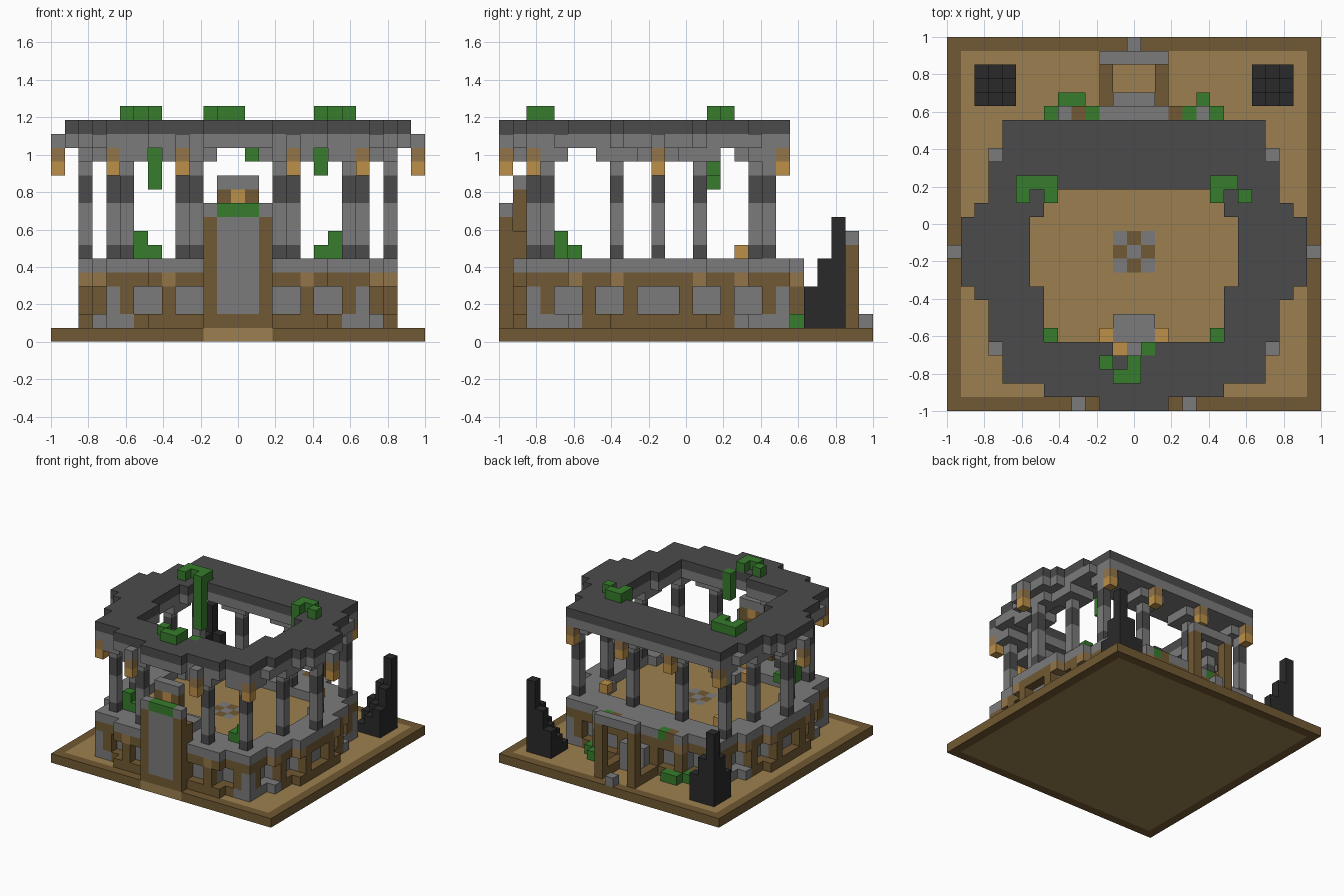
import bpy, bmesh
from mathutils import Vector

cube = bpy.data.objects.get("Cube")
if cube:
    bpy.data.objects.remove(cube, do_unlink=True)

U = 2 / 27      # edge of one block
CY = -2         # centre row of the round temple


def material(name, hexcode):
    rgb = [int(hexcode[i:i + 2], 16) / 255 for i in (0, 2, 4)]
    col = [c / 12.92 if c < 0.04 else ((c + 0.055) / 1.055) ** 2.4 for c in rgb] + [1]
    m = bpy.data.materials.new(name)
    m.use_nodes = True
    m.diffuse_color = col
    m.node_tree.nodes["Principled BSDF"].inputs["Base Color"].default_value = col
    return m


BROWN = material("brown_wood", "715933")
TAN = material("tan_sand", "9C8050")
GREY = material("grey_stone", "7B7B7B")
DARK = material("dark_stone", "4B4B4B")
BLACK = material("charcoal_rock", "2A2A2A")
GREEN = material("leaf_green", "377C2D")
AMBER = material("amber_glow", "BC9048")
DIM = material("dim_amber", "94754A")

grid = {}       # block position -> part name; later parts replace earlier ones
paint = {}      # part name -> material


def put(part, mat, cells):
    paint[part] = mat
    for c in cells:
        grid[c] = part


def box(xs, ys, zs):
    return [(x, y, z) for x in range(xs[0], xs[1] + 1)
            for y in range(ys[0], ys[1] + 1) for z in range(zs[0], zs[1] + 1)]


def both(cells):
    return [(s * x, y, z) for x, y, z in cells for s in (-1, 1)]


def stepped(limits, d):
    # half width of a stepped disc at distance d from its centre row
    return next((w for dmax, w in limits if abs(d) <= dmax), -1)


OUTER = ((2, 12), (3, 11), (6, 10), (9, 9), (10, 6), (11, 2))
PLATFORM = ((3, 11), (6, 10), (9, 9), (10, 6))


def disc(limits, y0, y1):
    return [(x, y) for y in range(y0, y1 + 1)
            for w in [stepped(limits, y - CY)] for x in range(-w, w + 1)]


# Ground slab
put("ground", BROWN, box((-13, 13), (-13, 13), (0, 0)))

# Round platform: rails, posts, recessed panels, floor and rim
plat = disc(PLATFORM, -12, 8)
area = set(plat)
core = {(x, y) for x, y in plat
        if all((x + i, y + j) in area for i in (-1, 0, 1) for j in (-1, 0, 1))}
edge = [c for c in plat if c not in core]
put("platform_rails", BROWN, [(x, y, z) for x, y in plat for z in (1, 4)])
put("footing_stones", GREY, [(x, y, 1) for x, y in edge
                             if abs(x) in (8, 9, 10) and abs(y - CY) >= 6])
put("wall_panels", GREY, [(x, y, z) for x, y in core for z in (2, 3)])
put("wall_panels", GREY, both(box((9, 9), (-11, -11), (2, 3)) + box((9, 9), (7, 7), (2, 3))))


def is_post(x, y):
    d = abs(y - CY)
    return (abs(x) if d > abs(x) else d) in (2, 5, 8)


put("wall_posts", BROWN, [(x, y, z) for x, y in edge if is_post(x, y) for z in (2, 3)])
put("rail_accents", DIM, [(x, y, 4) for x, y in edge
                          if abs(x) == 5 or (abs(x) > 9 and abs(y - CY) in (3, 6))])
inner = {(x, y) for x, y in plat
         if abs(y - CY) <= 6 and abs(x) <= stepped(PLATFORM, y - CY) - 3}
put("floor", TAN, [(x, y, 4) for x, y in inner])
put("platform_rim", GREY, [(x, y, 5) for x, y in plat if (x, y) not in inner])

# Floor mosaic
for x, y, z in box((-1, 1), (-3, -1), (4, 4)):
    even = (x + y) % 2 == 0
    put("mosaic_stone" if even else "mosaic_wood", GREY if even else BROWN, [(x, y, z)])


# Outline of the roof ring, with a small notch above the gate
def in_hole(x, y):
    notch = y == -9 and abs(x) <= 1
    return notch or -8 <= y <= 2 and abs(x) <= (7 if -4 <= y <= 0 else 6)


ring = [(x, y) for x, y in disc(OUTER, -13, 7) if not in_hole(x, y)]
ring_area = set(ring)

# Columns with dark bases, dark bands and spreading corbels
for x, y in [(4, -11), (8, -10), (9, -5), (11, -2), (9, 1), (9, 6), (3, 5)]:
    put("column_shafts", GREY, both(box((x, x), (y, y), (7, 13))))
    for zs in ((6, 6), (10, 11)):
        put("column_bands", DARK, both(box((x, x), (y, y), zs)))
    put("corbels", GREY, both([c for c in box((x - 1, x + 1), (y - 1, y + 1), (13, 13))
                               if c[:2] in ring_area and c[0] <= 11 and c[1] <= 6]))

# Roof ring over a lighter stone course
put("stone_course", GREY, [(x, y, 14) for x, y in ring])
put("stone_course", GREY, both([(13, -2, 14), (10, -9, 14), (10, 5, 14), (4, -13, 14)]))
put("roof_ring", DARK, [(x, y, 15) for x, y in ring])

# Hanging lanterns
for x, y in ((4, -13), (9, -11), (13, -2), (9, 7), (3, 7)):
    put("lantern_tops", DIM, both([(x, y, 13)]))
    put("lanterns", AMBER, both([(x, y, 12)]))

# Front gate: framed slab with a crest behind it
put("gate_frame", BROWN, box((-2, 2), (-13, -13), (1, 8)) + box((-2, 2), (-12, -12), (1, 7))
    + box((-1, 1), (-12, -12), (8, 10)))
put("gate_slab", GREY, box((-1, 1), (-13, -13), (2, 8)))
put("gate_cap", GREY, box((-2, 2), (-13, -13), (9, 9)) + box((-1, 1), (-12, -12), (11, 11)))
put("gate_crest", AMBER, [(0, -12, 10)])
put("gate_moss", GREEN, box((-1, 1), (-13, -13), (9, 9)))

# Inner steps behind the gate with lights
put("inner_steps", GREY, box((-1, 1), (-8, -7), (5, 5)) + box((-1, 1), (-11, -9), (5, 6)))
put("step_lights", AMBER, both([(2, -8, 5), (7, 4, 6)]) + [(-1, -9, 6)])

# Back stair and ruined rear arch
put("back_stair", GREY, box((-1, 1), (9, 9), (1, 3)) + [(0, 13, 1)])
put("rear_posts", BROWN, both(box((2, 2), (12, 12), (1, 6)) + box((2, 2), (9, 11), (1, 1))))
put("rear_lintel", GREY, box((-2, 2), (12, 12), (7, 7)))

# Stepped rock spires at the back corners
for i in range(3):
    for j in range(3):
        top = (8, 5, 3, 2, 1)[i + j]
        put("rock_spires", BLACK, both(box((11 - i, 11 - i), (11 - j, 11 - j), (1, top))))

# Foliage: roof tufts, hanging vines, corner bushes, rear growth
put("roof_tufts", GREEN, box((-8, -6), (3, 3), (16, 16)) + box((6, 7), (3, 3), (16, 16))
    + [(-8, 2, 16), (8, 2, 16), (-2, -10, 16), (-1, -11, 16), (0, -11, 16), (0, -10, 16)])
put("vines", GREEN, box((-6, -6), (2, 2), (11, 16)) + box((6, 6), (2, 2), (12, 16))
    + box((1, 1), (-9, -9), (13, 15)))
put("bushes", GREEN, both([(6, -8, 6), (6, -9, 6), (7, -9, 6), (7, -9, 7)]))
for c in both(box((6, 6), (8, 8), (2, 5))):
    grid.pop(c, None)
put("rear_growth", GREEN, both([(6, 8, 1)]) + [(-3, 8, 5), (4, 8, 5), (5, 9, 1),
                                               (-5, 9, 1), (-4, 9, 1)])
put("rear_rim_gaps", BROWN, [(-4, 8, 5), (3, 8, 5)])

# Turn the block layout into one mesh per part, keeping only exposed faces
AXES = [Vector(v) for v in ((1, 0, 0), (0, 1, 0), (0, 0, 1))]


def build(part):
    bm = bmesh.new()
    for c in [k for k, name in grid.items() if name == part]:
        centre = Vector(c) + Vector((0, 0, 0.5))
        for a in range(3):
            for sign in (1, -1):
                n = AXES[a] * sign
                if tuple(int(v) for v in Vector(c) + n) in grid:
                    continue
                u, v = AXES[(a + 1) % 3] / 2, AXES[(a + 2) % 3] / 2 * sign
                mid = centre + n / 2
                bm.faces.new([bm.verts.new(p * U) for p in
                              (mid - u - v, mid + u - v, mid + u + v, mid - u + v)])
    bmesh.ops.remove_doubles(bm, verts=bm.verts, dist=U / 100)
    me = bpy.data.meshes.new(part)
    bm.to_mesh(me)
    bm.free()
    me.materials.append(paint[part])
    ob = bpy.data.objects.new(part, me)
    bpy.context.scene.collection.objects.link(ob)
    return ob


objects = {part: build(part) for part in paint if part in set(grid.values())}

# Sandy top and underside inside the wooden border, and a sandy front doorstep
ground = objects["ground"].data
ground.materials.append(TAN)
for f in ground.polygons:
    x, y = f.center.x / U, f.center.y / U
    sand = abs(f.normal.z) > 0.5 and max(abs(x), abs(y)) < 12.6
    step = f.normal.y < -0.5 and abs(x) < 2.6
    f.material_index = int(sand or step)
